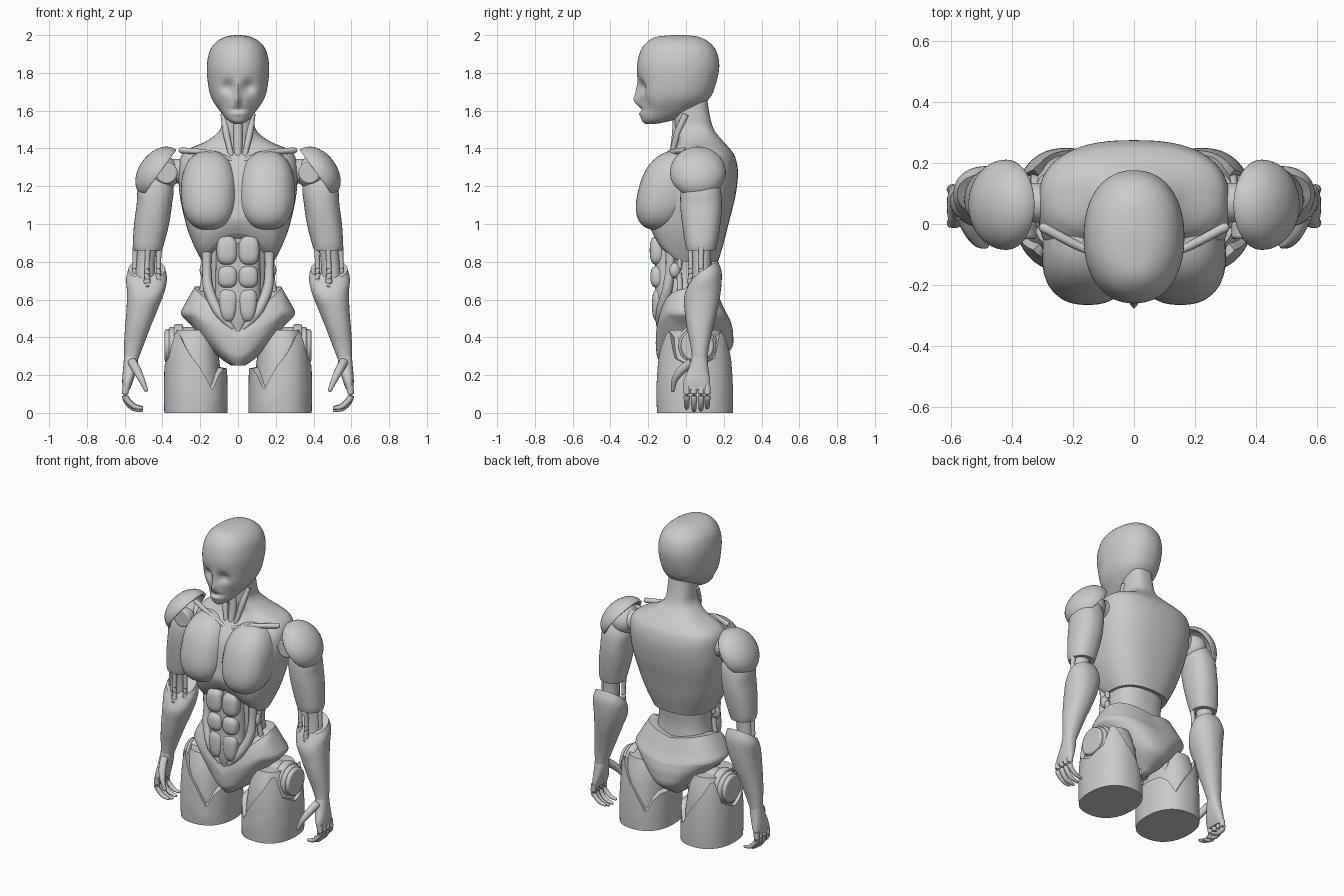
import bpy, bmesh
from math import sin, cos, pi, radians, exp, degrees
from mathutils import Vector, Matrix

if "Cube" in bpy.data.objects:
    bpy.data.objects.remove(bpy.data.objects["Cube"])


def finish(name, bm, mirror):
    bmesh.ops.recalc_face_normals(bm, faces=bm.faces[:])
    me = bpy.data.meshes.new(name)
    bm.to_mesh(me)
    bm.free()
    ob = bpy.data.objects.new(name, me)
    bpy.context.collection.objects.link(ob)
    if mirror:
        ob.modifiers.new("mirror", 'MIRROR').use_mirror_merge = False
    return ob


def spline(pts, steps):
    """Catmull-Rom resampling of equal-length tuples."""
    out = []
    for i in range(len(pts) - 1):
        a, b = pts[max(i - 1, 0)], pts[i]
        c, d = pts[i + 1], pts[min(i + 2, len(pts) - 1)]
        for k in range(steps):
            t = k / steps
            out.append([.5 * (2*q + (r - p)*t + (2*p - 5*q + 4*r - s)*t*t + (3*q - p - 3*r + s)*t**3)
                        for p, q, r, s in zip(a, b, c, d)])
    return out + [list(pts[-1])]


def skin(name, rings, mirror):
    bm = bmesh.new()
    vr = [[bm.verts.new(c) for c in ring] for ring in rings]
    n = len(vr[0])
    for a, b in zip(vr, vr[1:]):
        for i in range(n):
            bm.faces.new((a[i], a[(i + 1) % n], b[(i + 1) % n], b[i]))
    for ring in (vr[0], vr[-1]):
        mid = bm.verts.new(sum((v.co for v in ring), Vector()) / n)
        for i in range(n):
            bm.faces.new((ring[i], ring[(i + 1) % n], mid))
    return finish(name, bm, mirror)


def power(v, e):
    return abs(v) ** e * (1 if v > 0 else -1)


def loft(name, secs, e=2.0, n=48, steps=6, deform=None, mirror=False):
    """Sections are (z, x0, x1, y0, y1) bounds of a superellipse."""
    rings = []
    for z, x0, x1, y0, y1 in spline(secs, steps):
        ring = []
        for i in range(n):
            a = 2 * pi * i / n
            p = Vector(((x0 + x1)/2 + (x1 - x0)/2 * power(cos(a), 2/e),
                        (y0 + y1)/2 + (y1 - y0)/2 * power(sin(a), 2/e), z))
            if deform:
                deform(p, a)
            ring.append(p)
        rings.append(ring)
    return skin(name, rings, mirror)


def sym(rows):
    return [(z, -w, w, a, b) for z, w, a, b in rows]


def tube(name, pts, n=12, steps=5, mirror=True):
    """Points are (x, y, z, radius)."""
    s = spline(pts, steps)
    rings = []
    for i, (x, y, z, r) in enumerate(s):
        d = Vector(s[min(i + 1, len(s) - 1)][:3]) - Vector(s[max(i - 1, 0)][:3])
        m = d.to_track_quat('Z', 'Y')
        rings.append([Vector((x, y, z)) + m @ Vector((r*cos(2*pi*k/n), r*sin(2*pi*k/n), 0)) for k in range(n)])
    last, tip = rings[-1], s[-1][3]
    mid = sum(last, Vector()) / n
    rings.append([mid + (p - mid)*.6 + d.normalized()*tip*.7 for p in last])
    return skin(name, rings, mirror)


def ball(name, loc, size, e=2.0, shear=0, taper=0, mirror=True):
    bm = bmesh.new()
    bmesh.ops.create_uvsphere(bm, u_segments=32, v_segments=24, radius=1)
    for v in bm.verts:
        c = v.co
        k = (abs(c.x)**e + abs(c.y)**e + abs(c.z)**e) ** (-1/e)
        x, y, z = c * k
        v.co = (loc[0] + x*size[0]*(1 + taper*z), loc[1] + y*size[1] + shear*z*size[2], loc[2] + z*size[2])
    return finish(name, bm, mirror)


def disc(name, loc, r, depth, axis, mirror=True):
    bm = bmesh.new()
    rot = Matrix.Rotation(pi/2, 4, 'Y' if axis == 'X' else 'X')
    bmesh.ops.create_cone(bm, cap_ends=True, segments=40, radius1=r, radius2=r, depth=depth,
                          matrix=Matrix.Translation(loc) @ rot)
    ob = finish(name, bm, mirror)
    bev = ob.modifiers.new("bevel", 'BEVEL')
    bev.width, bev.segments = .01, 2


def clamp(v):
    return max(0, min(1, v))


# Head with a sculpted, featureless face
def face(p, a):
    if p.y < -.03:
        g = lambda x, z, sx, sz: exp(-((abs(p.x) - x)/sx)**2 - ((p.z - z)/sz)**2)
        p.y += .028*g(.055, 1.725, .032, .035) + .014*g(.075, 1.63, .03, .05) + .012*g(0, 1.605, .05, .016)
        p.y -= .024*g(0, 1.655, .016, .028) + .016*g(0, 1.70, .014, .045) + .008*g(0, 1.585, .03, .013)


loft("head", sym([(1.53, .02, -.215, -.16), (1.55, .055, -.235, -.07), (1.6, .097, -.245, .04),
                  (1.66, .137, -.248, .12), (1.73, .157, -.252, .155), (1.83, .165, -.26, .176),
                  (1.91, .152, -.243, .163), (1.96, .12, -.21, .125), (1.99, .07, -.16, .07), (2.0, .015, -.07, -.01)]),
     e=2.2, n=112, steps=9, deform=face)


# Torso shell running up into the neck, with an arched front rim
def rib_arch(p, a):
    if p.y < 0:
        p.z += .15 * clamp((1.08 - p.z)/.28) * clamp(1 - (p.x/.2)**2) * clamp(-p.y/.1)


loft("torso_shell", sym([(.8, .19, -.17, .17), (.9, .24, -.195, .2), (1.0, .276, -.205, .225), (1.15, .308, -.19, .262),
                         (1.27, .315, -.16, .275), (1.35, .305, -.1, .262), (1.395, .265, -.06, .235),
                         (1.44, .165, -.045, .195), (1.5, .095, -.055, .148), (1.58, .083, -.06, .125),
                         (1.68, .08, -.05, .11)]), e=2.5, n=64, deform=rib_arch)
ball("chest_plate", (.152, -.098, 1.178), (.15, .155, .21), e=2.4, shear=.24, taper=-.02)
tube("collar_bar", [(.03, -.1, 1.335, .012), (.14, -.09, 1.375, .014), (.3, -.01, 1.39, .016)])
tube("neck_cord", [(.075, .0, 1.58, .018), (.062, -.045, 1.48, .018), (.035, -.075, 1.36, .014)])
tube("throat", [(0, -.045, 1.57, .025), (0, -.05, 1.47, .025), (0, -.07, 1.35, .02)], mirror=False)

# Waist and abdominal blocks
loft("waist_core", sym([(.42, .1, -.1, .12), (.55, .18, -.12, .14), (.7, .165, -.125, .13), (.82, .168, -.13, .14),
                        (.98, .18, -.13, .15)]), e=2.4)
loft("lower_abdomen", sym([(.43, .02, -.15, 0), (.5, .065, -.163, 0), (.6, .115, -.168, 0), (.66, .12, -.165, 0),
                           (.9, .115, -.165, 0)]), e=3)
for name, z, h, w, y in (("upper_ab", .86, .076, .055, -.152), ("middle_ab", .72, .058, .052, -.148),
                         ("lower_ab", .57, .088, .048, -.14)):
    ball(name, (w + .003, y, z), (w, .04, h), e=2.8, taper=.2 if z < .6 else 0)
tube("oblique", [(.165, -.08, .88, .03), (.165, -.085, .76, .024), (.155, -.1, .65, .028),
                 (.1, -.135, .53, .025), (.03, -.14, .45, .014)])
tube("flank_cord", [(.185, -.03, .86, .012), (.178, -.035, .74, .015), (.195, -.03, .62, .015)])
ball("flank_joint", (.178, -.06, .755), (.025, .03, .04))


# Pelvis, with a V-shaped front rim
def v_rim(p, a):
    rim = min(.67, .44 + .95*abs(p.x)) if p.y < 0 else .67 - .04*clamp(1 - abs(p.x)/.2)*clamp(p.y/.1)
    p.z = .25 + (p.z - .25)*(rim - .25)/.42


loft("pelvis", sym([(.25, .035, -.12, .12), (.34, .125, -.15, .235), (.43, .215, -.158, .25), (.5, .285, -.16, .238),
                    (.53, .302, -.16, .225), (.57, .285, -.158, .205), (.67, .228, -.145, .165)]),
     e=2.4, n=72, deform=v_rim)

# Thighs: inner core, outer panel with peaks either side of the hip disc
RIM = [(0, .24), (30, .29), (47, .43), (58, .42), (90, .27), (118, .12), (134, .2), (150, .235), (181, .235)]


def panel_rim(p, a):
    d = degrees(min(a, 2*pi - a))
    for (a0, z0), (a1, z1) in zip(RIM, RIM[1:]):
        if a0 <= d < a1:
            p.z *= (z0 + (z1 - z0)*(d - a0)/(a1 - a0)) / .44
    t = p.z / .44
    p.y = .05 + (p.y - .05)*(1 - .17*t**2.5)
    p.x = .22 + (p.x - .22)*(1 - .12*t**3)


loft("thigh_core", [(0, .075, .38, -.142, .237), (.15, .085, .38, -.145, .237), (.32, .105, .36, -.125, .22),
                    (.44, .13, .335, -.085, .185)], e=2.3, mirror=True)
loft("thigh_panel", [(0, .055, .39, -.153, .248), (.15, .055, .393, -.158, .25), (.3, .055, .393, -.158, .25),
                     (.44, .055, .393, -.158, .25)], e=2.3, n=120, deform=panel_rim, mirror=True)
disc("hip_axle", (.24, .06, .355), .1, .25, 'X')
disc("hip_disc", (.36, .06, .355), .088, .056, 'X')
disc("hip_bracket", (.315, .06, .365), .105, .05, 'X')

# Shoulder: dome cap, ball and front disc
bm = bmesh.new()
bmesh.ops.create_uvsphere(bm, u_segments=40, v_segments=28, radius=1)
bmesh.ops.bisect_plane(bm, geom=bm.verts[:] + bm.edges[:] + bm.faces[:], plane_co=(-.05, 0, 0),
                       plane_no=(-1, 0, 0), clear_outer=True)
bm.transform(Matrix.Translation((.42, .063, 1.272)) @ Matrix.Rotation(radians(-36), 4, 'Y')
             @ Matrix.Diagonal((.105, .148, .152, 1)))
cap = finish("shoulder_cap", bm, True)
sol = cap.modifiers.new("thickness", 'SOLIDIFY')
sol.thickness = .018
ball("shoulder_ball", (.395, .065, 1.27), (.085, .1, .09))
disc("shoulder_disc", (.378, -.02, 1.27), .058, .06, 'Y')
disc("shoulder_axle", (.32, .07, 1.28), .065, .12, 'X')

# Upper arm and elbow
loft("upper_arm", [(1.29, .38, .46, .01, .14), (1.2, .342, .525, -.025, .18), (1.1, .35, .537, -.03, .19),
                   (1.0, .365, .55, -.02, .182), (.9, .39, .556, -.005, .165), (.86, .403, .55, .005, .155)],
     e=2.3, mirror=True)
loft("elbow_core", [(.9, .425, .53, .03, .135), (.78, .44, .54, .035, .13), (.66, .44, .55, .03, .14)], mirror=True)
for name, x, y in (("inner_elbow_rod", .415, .05), ("outer_elbow_rod", .54, .08), ("front_elbow_rod", .475, .025)):
    tube(name, [(x, y, .9, .017), (x + .006, y, .79, .013), (x + .006, y, .67, .02)])


# Forearm, with the rim lower at the front
def cuff(p, a):
    p.z -= .1 * clamp((p.z - .55)/.25) * (.5 - .5*sin(a))


loft("forearm", [(.28, .53, .604, .032, .113), (.35, .503, .604, .025, .122), (.45, .465, .598, .005, .143),
                 (.55, .425, .59, -.008, .168), (.66, .39, .588, -.01, .186), (.75, .376, .592, .01, .188),
                 (.81, .385, .58, .03, .165)], e=2.2, deform=cuff, mirror=True)

# Hand
loft("palm", [(.3, .527, .603, .032, .112), (.24, .535, .608, .015, .118), (.17, .555, .613, -.012, .127),
              (.125, .572, .61, -.01, .127)], e=2.5, n=32, mirror=True)
for i, (y, dz) in enumerate(((.004, .012), (.042, 0), (.08, .002), (.113, .015))):
    tube("finger_%d" % (i + 1), [(.592, y, .145, .018), (.597, y, .09, .017), (.582, y, .05 + dz, .015),
                                 (.55, y, .022 + dz, .013), (.51, y, .013 + dz, .009)])
tube("thumb", [(.56, .03, .27, .024), (.535, -.025, .225, .023), (.51, -.06, .175, .017), (.486, -.07, .12, .011)])

for ob in bpy.context.scene.objects:
    ob.select_set(True)
bpy.context.view_layer.objects.active = cap
bpy.ops.object.shade_smooth_by_angle(angle=radians(38))
